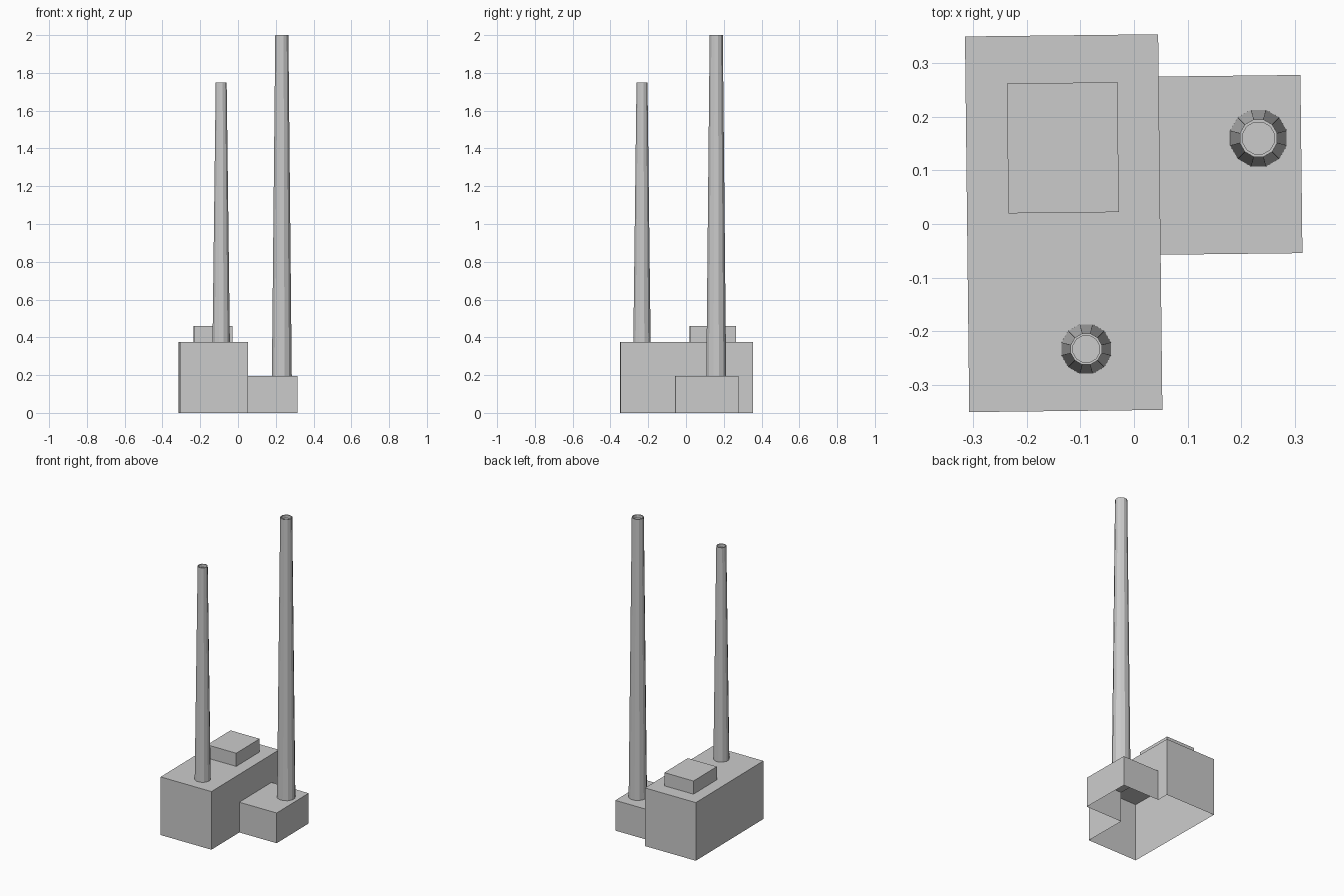
import bpy, bmesh
from math import radians, cos, sin, tau

if "Cube" in bpy.data.objects:
    bpy.data.objects.remove(bpy.data.objects["Cube"])

TILT = radians(0.65)  # whole plan is turned slightly


def add_object(name, bm):
    mesh = bpy.data.meshes.new(name)
    bm.to_mesh(mesh)
    bm.free()
    obj = bpy.data.objects.new(name, mesh)
    bpy.context.collection.objects.link(obj)
    return obj


def box(name, cx, cy, sx, sy, z0, z1):
    bm = bmesh.new()
    bmesh.ops.create_cube(bm, size=1)
    for v in bm.verts:
        v.co.x *= sx
        v.co.y *= sy
        v.co.z = z0 if v.co.z < 0 else z1
    obj = add_object(name, bm)
    c, s = cos(TILT), sin(TILT)
    for v in obj.data.vertices:
        x, y = v.co.x, v.co.y
        v.co.x, v.co.y = cx + x * c - y * s, cy + x * s + y * c
    return obj


def chimney(name, x, y, z0, z1, r0, r1, sides=12):
    # tapered flue with a thin rim and a recessed mouth
    profile = [(r0, z0), (r1, z1), (r1 * 0.85, z1), (r1 * 0.85, z1 - 0.02)]
    bm = bmesh.new()
    rings = []
    for r, z in profile:
        rings.append([bm.verts.new((x + r * cos(tau * (i + 0.5) / sides),
                                    y + r * sin(tau * (i + 0.5) / sides), z))
                      for i in range(sides)])
    for a, b in zip(rings, rings[1:]):
        for i in range(sides):
            j = (i + 1) % sides
            bm.faces.new((a[i], a[j], b[j], b[i]))
    bm.faces.new(rings[-1])
    return add_object(name, bm)


# main hall and low annex, joined into one shell
hall = box("factory_hall", -0.131, 0.0015, 0.36, 0.70, 0, 0.375)
annex = box("annex", 0.162, 0.11, 0.30, 0.332, 0, 0.195)
mod = hall.modifiers.new("join", 'BOOLEAN')
mod.operation = 'UNION'
mod.solver = 'EXACT'
mod.object = annex
deps = bpy.context.evaluated_depsgraph_get()
bm = bmesh.new()
bm.from_object(hall, deps)
# the shell is open underneath
floor = [f for f in bm.faces if all(abs(v.co.z) < 1e-4 for v in f.verts)]
bmesh.ops.delete(bm, geom=floor, context='FACES')
hall.modifiers.clear()
bm.to_mesh(hall.data)
bm.free()
bpy.data.objects.remove(annex)

# rooftop unit
box("roof_unit", -0.1325, 0.142, 0.206, 0.242, 0.375, 0.46)

# chimneys
chimney("front_chimney", -0.089, -0.233, 0.375, 1.75, 0.0475, 0.030)
chimney("back_chimney", 0.232, 0.160, 0.195, 2.0, 0.0545, 0.036)
